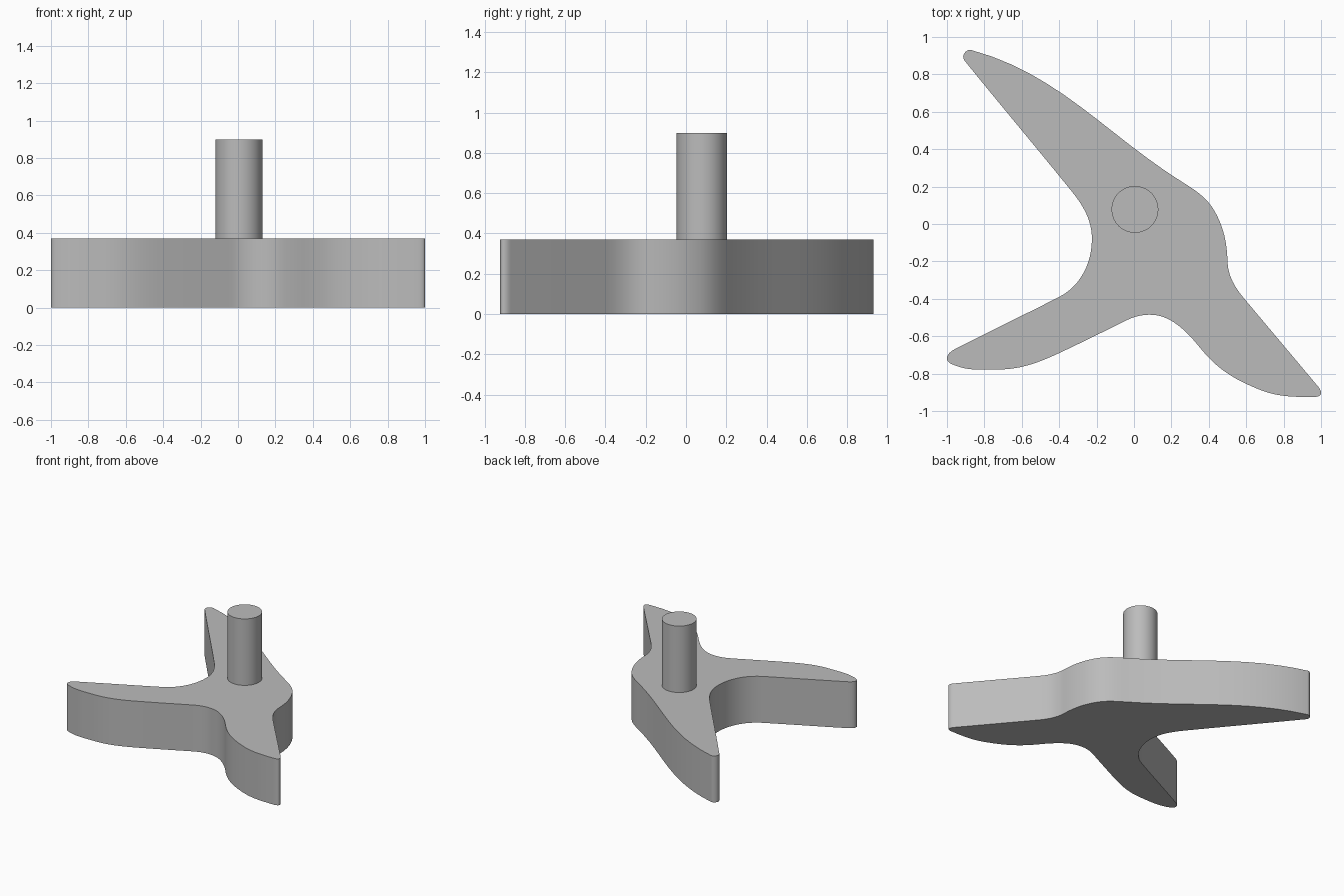
import bpy, bmesh
from math import cos, sin, radians
from mathutils import Vector
from mathutils.geometry import interpolate_bezier

cube = bpy.data.objects.get("Cube")
if cube:
    bpy.data.objects.remove(cube)

grey = bpy.data.materials.new("plain grey")
grey.use_nodes = True
grey.diffuse_color = (0.5, 0.5, 0.5, 1)
grey.node_tree.nodes["Principled BSDF"].inputs["Base Color"].default_value = (0.5, 0.5, 0.5, 1)


def smooth_outline(knots, steps=12):
    """Closed smooth outline through knots of x, y and heading in degrees."""
    points = []
    for (x0, y0, a0), (x1, y1, a1) in zip(knots, knots[1:] + knots[:1]):
        start, end = Vector((x0, y0, 0)), Vector((x1, y1, 0))
        reach = (end - start).length * 0.36
        a0, a1 = radians(a0), radians(a1)
        h0 = start + reach * Vector((cos(a0), sin(a0), 0))
        h1 = end - reach * Vector((cos(a1), sin(a1), 0))
        points += interpolate_bezier(start, h0, h1, end, steps + 1)[:-1]
    return points


def prism(name, points, bottom, top):
    """Extrude a flat outline upward into a smooth-sided solid."""
    bm = bmesh.new()
    face = bm.faces.new([bm.verts.new((p[0], p[1], bottom)) for p in points])
    lifted = bmesh.ops.extrude_face_region(bm, geom=[face], use_keep_orig=True)["geom"]
    verts = [v for v in lifted if isinstance(v, bmesh.types.BMVert)]
    bmesh.ops.translate(bm, verts=verts, vec=(0, 0, top - bottom))
    bmesh.ops.recalc_face_normals(bm, faces=bm.faces)
    mesh = bpy.data.meshes.new(name)
    bm.to_mesh(mesh)
    bm.free()
    mesh.materials.append(grey)
    obj = bpy.data.objects.new(name, mesh)
    bpy.context.collection.objects.link(obj)
    bpy.ops.object.select_all(action="DESELECT")
    obj.select_set(True)
    bpy.context.view_layer.objects.active = obj
    bpy.ops.object.shade_smooth_by_angle(angle=radians(35))
    return obj


# Three-armed base plate
long_arm_tip = [(-0.87, 0.93, 165), (-0.913, 0.895, 270), (-0.895, 0.86, 309)]
left_hollow = [(-0.334, 0.176, 309), (-0.225, -0.08, 270), (-0.4, -0.39, 207)]
left_arm = [(-0.95, -0.665, 207), (-1, -0.72, 270), (-0.96, -0.755, 338),
            (-0.73, -0.778, 0), (-0.4, -0.69, 25)]
front_hollow = [(-0.04, -0.515, 26), (0.085, -0.485, 0), (0.29, -0.59, -45)]
right_arm = [(0.4, -0.715, -46), (0.67, -0.885, -22), (0.95, -0.925, 0),
             (1, -0.905, 90), (0.985, -0.87, 130)]
right_shoulder = [(0.59, -0.4, 130), (0.5, -0.2, 92), (0.43, 0.07, 120), (0.26, 0.223, 148)]
prism("base_plate", smooth_outline(long_arm_tip + left_hollow + left_arm
                                   + front_hollow + right_arm + right_shoulder), 0, 0.37)

# Upright round post
circle = [(0.005 + 0.125 * cos(radians(a)), 0.078 + 0.125 * sin(radians(a)))
          for a in range(0, 360, 5)]
prism("post", circle, 0.36, 0.9)
